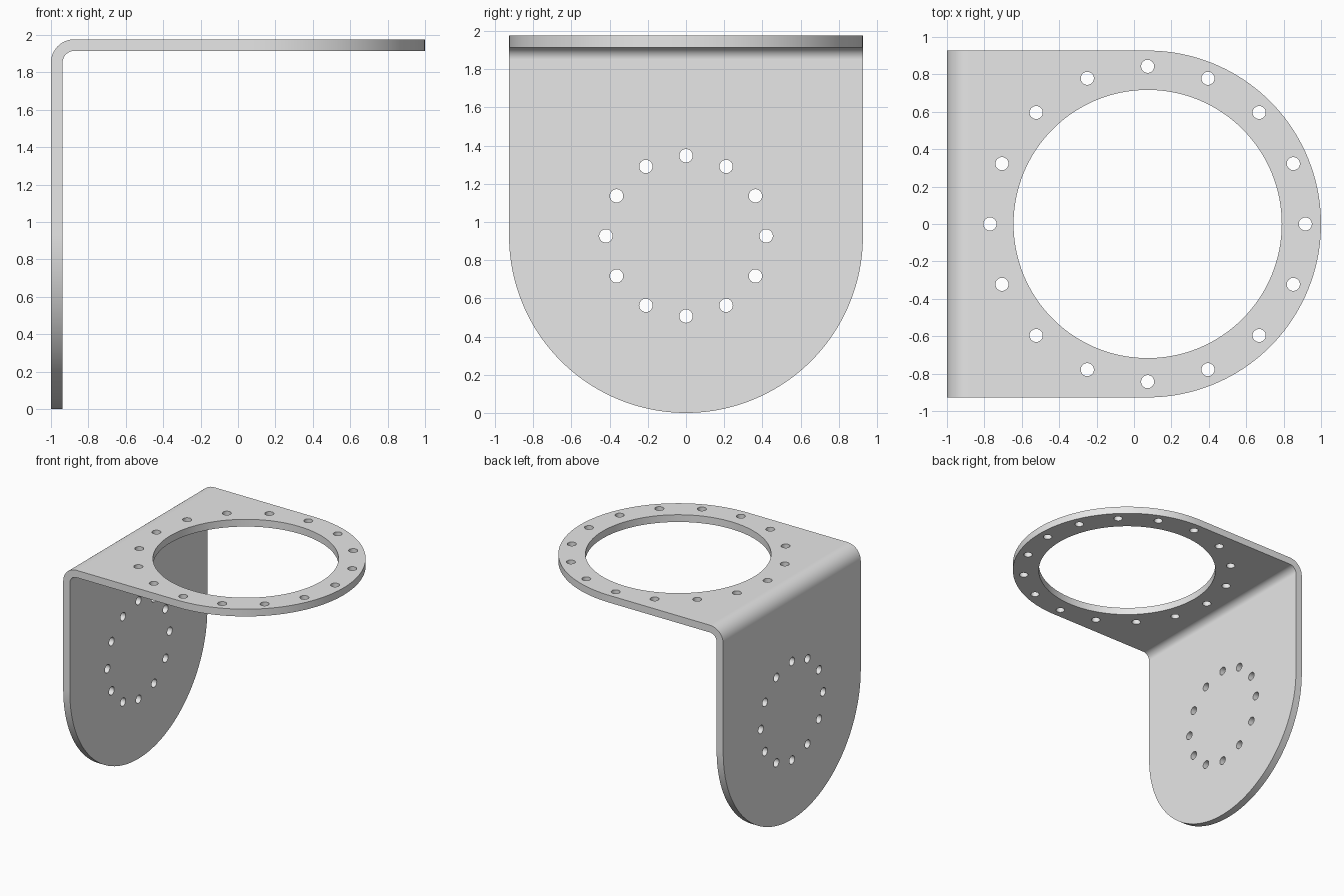
import bpy
import bmesh
from math import sin, cos, pi, radians
from mathutils import Matrix, Vector

if "Cube" in bpy.data.objects:
    bpy.data.objects.remove(bpy.data.objects["Cube"], do_unlink=True)

R = 0.927        # half width and radius of the rounded ends
H = 1.977        # overall height
T = 0.062        # sheet thickness
BEND = 0.125     # outer bend radius
CX = 1 - R       # centre of the ring flange
ARC_STEPS, BEND_STEPS = 40, 12

grey = bpy.data.materials.new("sheet metal grey")
grey.use_nodes = True
grey.diffuse_color = (0.8, 0.8, 0.8, 1)
grey.node_tree.nodes["Principled BSDF"].inputs["Base Color"].default_value = (0.8, 0.8, 0.8, 1)


def new_object(name, bm):
    mesh = bpy.data.meshes.new(name)
    bm.to_mesh(mesh)
    bm.free()
    mesh.materials.append(grey)
    obj = bpy.data.objects.new(name, mesh)
    bpy.context.collection.objects.link(obj)
    return obj


# Stations along the bent sheet: outer (x, z), inner (x, z), half width
quarter = [i / ARC_STEPS * pi / 2 for i in range(ARC_STEPS + 1)]
stations = []
for a in quarter:
    z = R - R * cos(a)
    stations.append(((-1, z), (-1 + T, z), R * sin(a)))
for i in range(BEND_STEPS + 1):
    b = i / BEND_STEPS * pi / 2
    outer, inner = [(-1 + BEND - r * cos(b), H - BEND + r * sin(b)) for r in (BEND, BEND - T)]
    stations.append((outer, inner, R))
for a in reversed(quarter):
    x = CX + R * cos(a)
    stations.append(((x, H), (x, H - T), R * sin(a)))

# Bracket sheet: a rectangular section swept through the stations
bm = bmesh.new()
rings = []
for (ox, oz), (ix, iz), w in stations:
    corners = [(ox, -w, oz), (ox, w, oz), (ix, w, iz), (ix, -w, iz)]
    rings.append([bm.verts.new(c) for c in corners])
for r0, r1 in zip(rings, rings[1:]):
    for k in range(4):
        n = (k + 1) % 4
        bm.faces.new((r0[k], r0[n], r1[n], r1[k]))
bmesh.ops.remove_doubles(bm, verts=bm.verts, dist=1e-5)
bmesh.ops.dissolve_limit(bm, angle_limit=radians(0.5), verts=bm.verts, edges=bm.edges)
bmesh.ops.recalc_face_normals(bm, faces=bm.faces)
bracket = new_object("bent_bracket", bm)

# Hole cutters: ring opening, ring bolt holes, wall bolt holes
cut = bmesh.new()


def add_hole(centre, radius, segments, turn=Matrix()):
    bmesh.ops.create_cone(cut, cap_ends=True, segments=segments, radius1=radius, radius2=radius,
                          depth=0.3, matrix=Matrix.Translation(centre) @ turn)


ring_centre = Vector((CX, 0, H - T / 2))
wall_centre = Vector((-1 + T / 2, 0, R))
add_hole(ring_centre, 0.717, 128)
for i in range(16):
    a = i * pi / 8
    add_hole(ring_centre + 0.843 * Vector((cos(a), sin(a), 0)), 0.035, 32)
for i in range(12):
    a = i * pi / 6
    add_hole(wall_centre + 0.42 * Vector((0, cos(a), sin(a))), 0.035, 32,
             Matrix.Rotation(pi / 2, 4, "Y"))
cutter = new_object("hole_cutter", cut)
cutter.hide_render = True

# Cut the holes, then drop the cutter
boolean = bracket.modifiers.new("holes", "BOOLEAN")
boolean.operation = "DIFFERENCE"
boolean.solver = "EXACT"
boolean.object = cutter
bpy.ops.object.select_all(action="DESELECT")
bpy.context.view_layer.objects.active = bracket
bracket.select_set(True)
bpy.ops.object.modifier_apply(modifier=boolean.name)
bpy.data.objects.remove(cutter, do_unlink=True)

# Smooth curves, crisp edges, flat plates kept flat
bpy.ops.object.shade_smooth_by_angle(angle=radians(30))
weighted = bracket.modifiers.new("flat plates", "WEIGHTED_NORMAL")
weighted.keep_sharp = True
